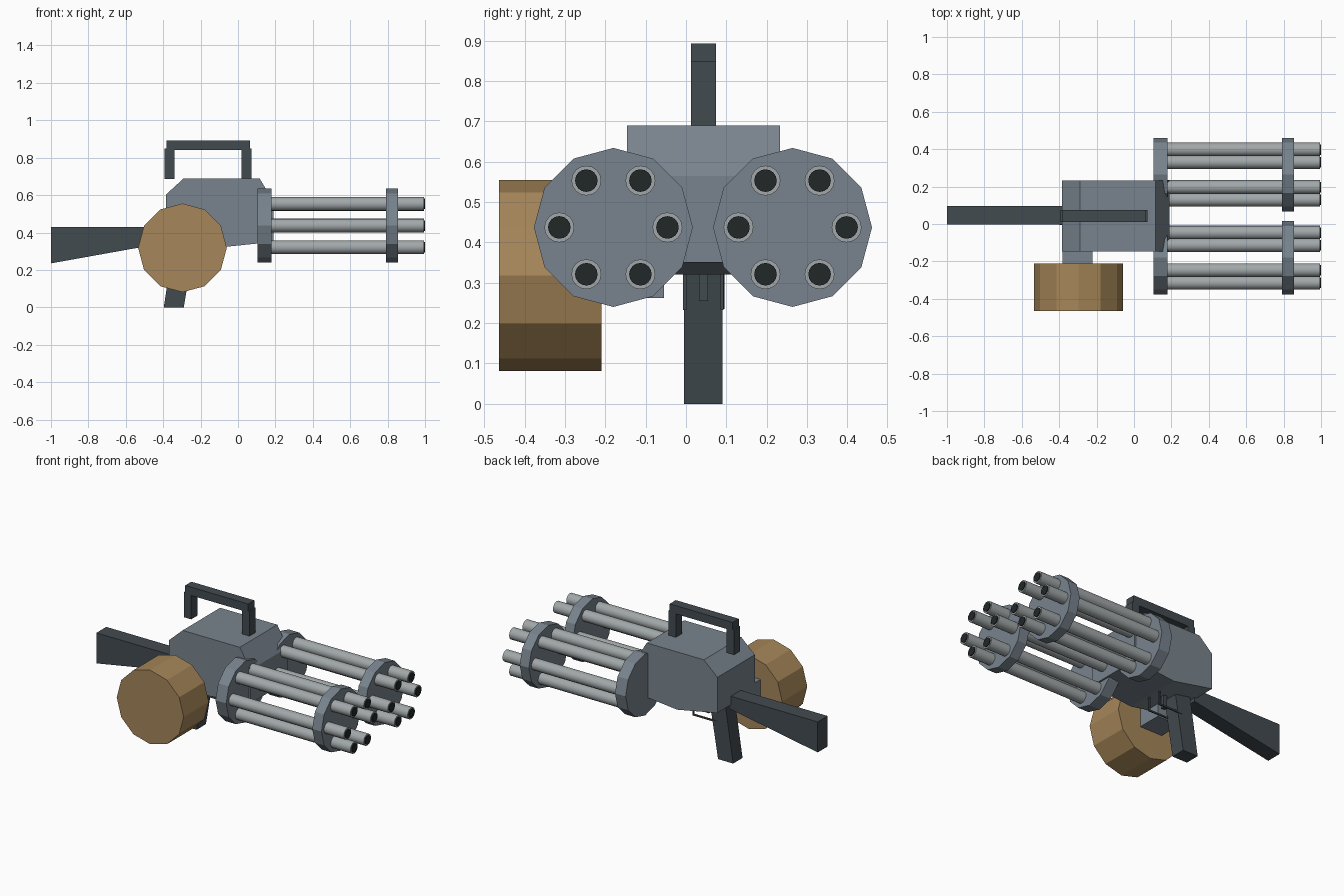
import bpy, bmesh, math
from mathutils import Matrix

if "Cube" in bpy.data.objects:
    bpy.data.objects.remove(bpy.data.objects["Cube"])

MID = 0.042  # y of the gun's mirror plane


def material(name, rgb):
    m = bpy.data.materials.new(name)
    m.diffuse_color = (*rgb, 1)
    m.use_nodes = True
    m.node_tree.nodes["Principled BSDF"].inputs["Base Color"].default_value = m.diffuse_color
    return m


STEEL = material("blue_steel", (0.19, 0.23, 0.27))
DARK = material("dark_metal", (0.055, 0.07, 0.08))
BARREL = material("bare_metal", (0.36, 0.39, 0.40))
BORE = material("bore_black", (0.015, 0.02, 0.022))
TAN = material("tan_drum", (0.38, 0.24, 0.10))


def finish(bm, name, mat):
    bmesh.ops.recalc_face_normals(bm, faces=bm.faces)
    me = bpy.data.meshes.new(name)
    bm.to_mesh(me)
    bm.free()
    ob = bpy.data.objects.new(name, me)
    bpy.context.collection.objects.link(ob)
    me.materials.append(mat)
    return ob


def extrude(name, profile, y0, y1, mat):
    """Extrude an x-z outline along y."""
    bm = bmesh.new()
    f = bm.faces.new([bm.verts.new((x, y0, z)) for x, z in profile])
    new = bmesh.ops.extrude_face_region(bm, geom=[f])["geom"]
    verts = [g for g in new if isinstance(g, bmesh.types.BMVert)]
    bmesh.ops.translate(bm, verts=verts, vec=(0, y1 - y0, 0))
    return finish(bm, name, mat)


def box(name, x0, x1, y0, y1, z0, z1, mat):
    return extrude(name, [(x0, z0), (x1, z0), (x1, z1), (x0, z1)], y0, y1, mat)


def cylinder(name, center, radius, length, axis, sides, mat, smooth=False):
    bm = bmesh.new()
    turn = Matrix.Rotation(math.pi / 2, 4, 'Y' if axis == 'X' else 'X')
    bmesh.ops.create_cone(bm, cap_ends=True, segments=sides, radius1=radius, radius2=radius,
                          depth=length, matrix=Matrix.Translation(center) @ turn)
    ob = finish(bm, name, mat)
    if smooth:
        bpy.ops.object.select_all(action='DESELECT')
        ob.select_set(True)
        bpy.context.view_layer.objects.active = ob
        bpy.ops.object.shade_smooth_by_angle(angle=math.radians(35))
    return ob


# Receiver body
extrude("receiver_body", [(-0.385, 0.375), (-0.1, 0.32), (0.19, 0.35), (0.19, 0.565),
                          (0.115, 0.69), (-0.29, 0.69), (-0.385, 0.603)], -0.146, 0.233, STEEL)

# Two rotary barrel clusters
for side, label in ((-1, "right"), (1, "left")):
    cy, cz = MID + side * 0.222, 0.437
    for part, x0, x1 in (("rear", 0.105, 0.18), ("front", 0.79, 0.855)):
        cylinder(f"{label}_{part}_disc", ((x0 + x1) / 2, cy, cz), 0.197, x1 - x0, 'X', 12, STEEL)
    for i in range(6):
        a = math.radians(60 * i)
        y, z = cy + 0.134 * math.cos(a), cz + 0.134 * math.sin(a)
        cylinder(f"{label}_barrel_{i}", (0.56, y, z), 0.037, 0.87, 'X', 16, BARREL, True)
        cylinder(f"{label}_bore_{i}", (0.97, y, z), 0.028, 0.06, 'X', 16, BORE, True)

# Carry handle
box("handle_bar", -0.382, 0.064, 0.012, 0.074, 0.84, 0.893, DARK)
box("handle_rear_post", -0.392, -0.34, 0.012, 0.074, 0.687, 0.848, DARK)
box("handle_front_post", 0.02, 0.073, 0.012, 0.074, 0.687, 0.848, DARK)

# Shoulder stock and pistol grip
extrude("stock", [(-1.0, 0.235), (-0.37, 0.348), (-0.37, 0.43), (-1.0, 0.43)],
        -0.004, 0.096, DARK)
extrude("grip", [(-0.397, 0), (-0.29, 0), (-0.23, 0.36), (-0.337, 0.39)], -0.005, 0.09, DARK)

# Trigger and guard rails
box("trigger", -0.2, -0.175, 0.032, 0.054, 0.255, 0.345, DARK)
for y in (-0.007, 0.085):
    extrude("trigger_guard", [(-0.28, 0.233), (-0.11, 0.233), (-0.11, 0.33), (-0.12, 0.33),
                              (-0.12, 0.243), (-0.28, 0.243)], y, y + 0.008, DARK)

# Ammunition drum and its mount
cylinder("ammo_drum", (-0.297, -0.337, 0.318), 0.237, 0.254, 'Y', 12, TAN)
box("drum_mount", -0.382, -0.223, -0.215, -0.055, 0.262, 0.42, STEEL)
